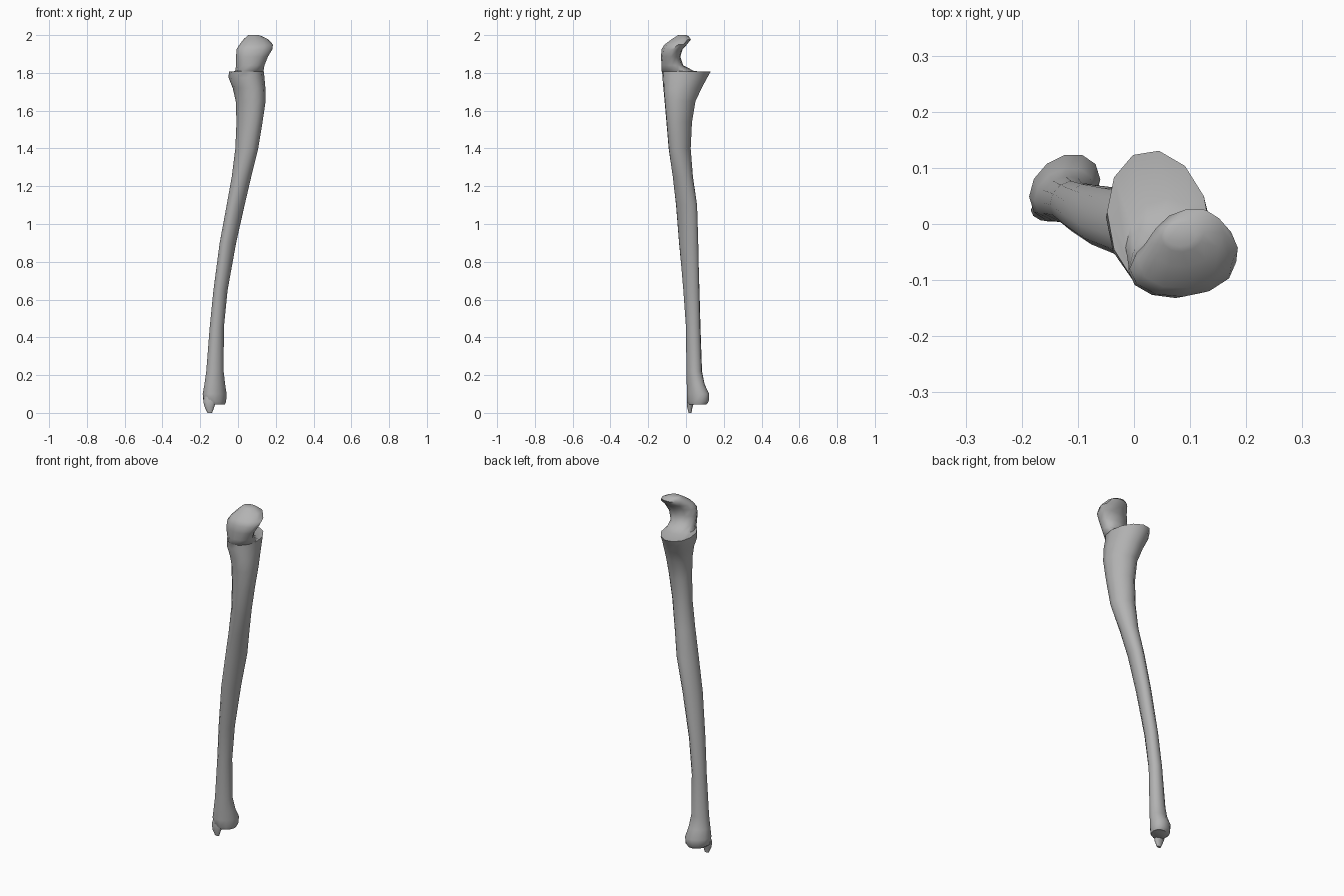
import bpy, bmesh
from math import asin, cos, sin, tau, radians

SIDES = 12

default_cube = bpy.data.objects.get("Cube")
if default_cube:
    bpy.data.objects.remove(default_cube, do_unlink=True)


def make_material(name, colour):
    material = bpy.data.materials.new(name)
    material.use_nodes = True
    material.diffuse_color = colour
    material.node_tree.nodes["Principled BSDF"].inputs["Base Color"].default_value = colour
    return material


def add_ring(bm, z, left, right, front, back, lean):
    """Oval fitted in a box; lean slants its long axis across the box."""
    ring = []
    for step in range(SIDES):
        angle = tau * step / SIDES
        x = (left + right) / 2 + (right - left) / 2 * cos(angle)
        y = (front + back) / 2 + (back - front) / 2 * sin(angle + asin(lean))
        ring.append(bm.verts.new((x, y, z)))
    return ring


def loft(name, sections, material):
    """Skin a closed body through oval sections listed from bottom to top."""
    bm = bmesh.new()
    rings = [add_ring(bm, *section) for section in sections]
    for lower, upper in zip(rings, rings[1:]):
        for i in range(SIDES):
            j = (i + 1) % SIDES
            bm.faces.new((lower[i], lower[j], upper[j], upper[i]))
    bm.faces.new(list(reversed(rings[0])))
    bm.faces.new(rings[-1])
    bmesh.ops.recalc_face_normals(bm, faces=bm.faces[:])
    mesh = bpy.data.meshes.new(name)
    bm.to_mesh(mesh)
    bm.free()
    mesh.materials.append(material)
    body = bpy.data.objects.new(name, mesh)
    bpy.context.collection.objects.link(body)
    bpy.ops.object.select_all(action="DESELECT")
    body.select_set(True)
    bpy.context.view_layer.objects.active = body
    bpy.ops.object.shade_smooth_by_angle(angle=radians(50))
    return body


bone_grey = make_material("bone grey", (0.45, 0.45, 0.45, 1))

# Each section: height, left, right, front, back, lean
# Rounded lower head
lower_head = [
    (.045, -.165, -.07, .015, .11, .2),
    (.06, -.183, -.063, .004, .122, .25),
    (.1, -.187, -.06, .003, .125, .25),
    (.15, -.178, -.068, .003, .1, .2),
    (.22, -.168, -.076, .002, .085, .1),
]

# Slender, gently bent shaft
shaft = [
    (.45, -.15, -.075, 0, .077, .1),
    (.65, -.13, -.055, -.015, .072, .2),
    (.9, -.097, -.01, -.038, .066, .3),
    (1.1, -.06, .035, -.054, .06, .3),
    (1.25, -.033, .07, -.07, .037, .1),
    (1.4, -.014, .107, -.093, .026, -.2),
    (1.54, -.008, .13, -.105, .033, -.2),
    (1.65, -.012, .146, -.115, .052, -.2),
]

# Shelf, notch and overhanging hooked end
upper_end = [
    (1.72, -.028, .145, -.122, .085, -.2),
    (1.775, -.05, .14, -.126, .114, -.15),
    (1.807, -.048, .137, -.128, .132, -.15),
    (1.809, -.015, .135, -.129, .045, 0),
    (1.84, -.01, .14, -.13, -.015, 0),
    (1.885, -.01, .158, -.132, -.03, .05),
    (1.925, -.008, .182, -.13, -.018, .1),
    (1.95, .008, .185, -.115, .006, .2),
    (1.978, .03, .16, -.077, .028, .2),
    (1.995, .048, .125, -.05, .012, .1),
    (2, .055, .11, -.04, 0, 0),
]
loft("long_bone", lower_head + shaft + upper_end, bone_grey)

# Small pointed process under the lower head
loft("lower_point", [
    (0, -.162, -.137, .014, .029, 0),
    (.03, -.176, -.126, .006, .034, 0),
    (.06, -.184, -.115, .004, .045, 0),
    (.1, -.178, -.1, .01, .06, 0),
], bone_grey)
